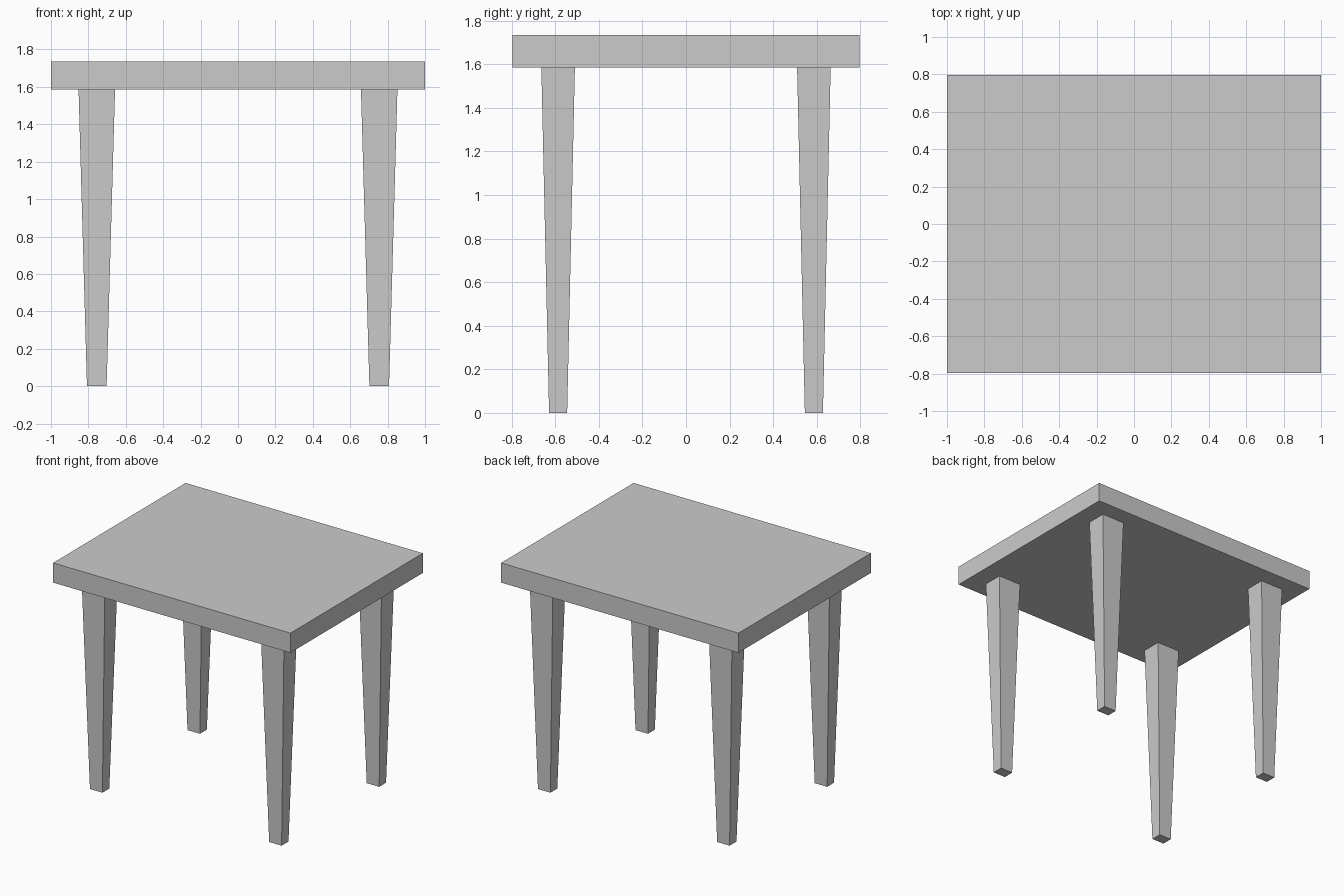
import bpy, bmesh

if "Cube" in bpy.data.objects:
    bpy.data.objects.remove(bpy.data.objects["Cube"])

TOP_Z, UNDER_Z = 1.735, 1.585


def tapered_block(name, x, y, z0, z1, size0, size1):
    """Box from z0 to z1 whose (x, y) size goes from size0 to size1."""
    bm = bmesh.new()
    bmesh.ops.create_cube(bm, size=1)
    for v in bm.verts:
        upper = v.co.z > 0
        sx, sy = size1 if upper else size0
        v.co = (x + v.co.x * sx, y + v.co.y * sy, z1 if upper else z0)
    mesh = bpy.data.meshes.new(name)
    bm.to_mesh(mesh)
    bm.free()
    obj = bpy.data.objects.new(name, mesh)
    bpy.context.collection.objects.link(obj)
    return obj


# Table top slab
tapered_block("table_top", 0, 0, UNDER_Z, TOP_Z, (2, 1.594), (2, 1.594))

# Four legs, narrowing towards the floor
for side, sx in (("left", -1), ("right", 1)):
    for end, sy in (("front", -1), ("back", 1)):
        tapered_block(f"{end}_{side}_leg", sx * 0.755, sy * 0.587, 0, UNDER_Z,
                      (0.105, 0.083), (0.195, 0.154))
